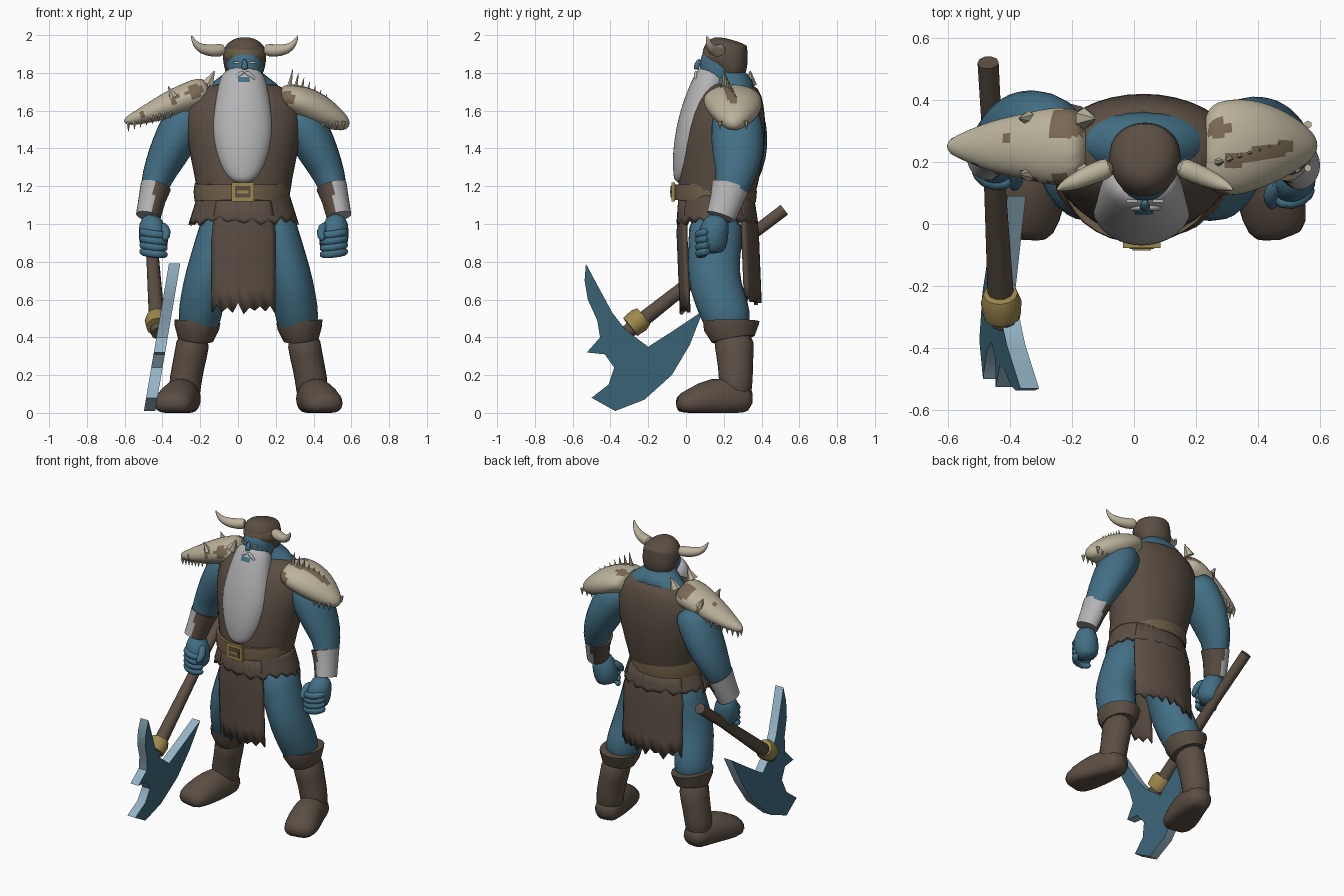
import bpy, bmesh, math, random
from mathutils import Vector

random.seed(4)
if "Cube" in bpy.data.objects:
    bpy.data.objects.remove(bpy.data.objects["Cube"])


def material(name, *rgb):
    mat = bpy.data.materials.new(name)
    mat.use_nodes = True
    mat.diffuse_color = (*rgb, 1)
    mat.node_tree.nodes["Principled BSDF"].inputs["Base Color"].default_value = (*rgb, 1)
    return mat


SKIN = material("blue skin", .055, .16, .235)
LEATHER = material("brown leather", .105, .077, .057)
BEARD = material("pale grey", .46, .46, .47)
BONE = material("bone", .5, .45, .33)
STAIN = material("stained bone", .19, .14, .085)
TAN = material("tan strap", .16, .115, .065)
GOLD = material("brass", .34, .25, .075)
STEEL = material("dark blue steel", .05, .145, .21)
EDGE = material("bright edge", .3, .46, .57)
X, Y, Z = Vector((1, 0, 0)), Vector((0, 1, 0)), Vector((0, 0, 1))
BODY, HIPS = .03, .055


def finish(name, bm, mat, smooth=0):
    bmesh.ops.recalc_face_normals(bm, faces=bm.faces[:])
    mesh = bpy.data.meshes.new(name)
    bm.to_mesh(mesh)
    bm.free()
    mesh.materials.append(mat)
    obj = bpy.data.objects.new(name, mesh)
    bpy.context.collection.objects.link(obj)
    if smooth:
        obj.modifiers.new("smooth", "SUBSURF").levels = smooth
        bpy.context.view_layer.objects.active = obj
        bpy.ops.object.modifier_apply(modifier="smooth")
    return obj


def loft(name, rings, mat, sides=12, ref=X, smooth=1, floor=-1):
    """Skin oval rings (x, y, z, radius along ref, other radius) along a path."""
    bm = bmesh.new()
    path = [Vector(r[:3]) for r in rings]
    grow = 1.04 if smooth else 1
    loops = []
    for i, (p, ring) in enumerate(zip(path, rings)):
        along = (path[min(i + 1, len(path) - 1)] - path[max(i - 1, 0)]).normalized()
        u = (ref - along * ref.dot(along)).normalized()
        v = along.cross(u)
        loop = []
        for k in range(sides):
            a = math.tau * k / sides
            co = p + grow * (u * ring[3] * math.cos(a) + v * ring[4] * math.sin(a))
            co.z = max(co.z, floor)
            loop.append(bm.verts.new(co))
        loops.append(loop)
    for low, high in zip(loops, loops[1:]):
        for k in range(sides):
            j = (k + 1) % sides
            bm.faces.new((low[k], low[j], high[j], high[k]))
    bm.faces.new(loops[0])
    bm.faces.new(loops[-1])
    return finish(name, bm, mat, smooth)


def upright(name, cx, levels, mat, **options):
    """Loft from levels (z, x radius, front y, back y)."""
    return loft(name, [(cx, (f + b) / 2, z, rx, (b - f) / 2) for z, rx, f, b in levels], mat, **options)


def spike(name, base, tip, radius):
    loft(name, [(*base, radius, radius), (*tip, radius / 12, radius / 12)], BONE, 6, Y, 0)


def box(name, centre, size, mat):
    bm = bmesh.new()
    bmesh.ops.create_cube(bm, size=1)
    bmesh.ops.scale(bm, vec=size, verts=bm.verts[:])
    bmesh.ops.translate(bm, vec=centre, verts=bm.verts[:])
    finish(name, bm, mat)


def paint(obj, mat, rule):
    obj.data.materials.append(mat)
    for face in obj.data.polygons:
        if rule(face.center):
            face.material_index = len(obj.data.materials) - 1


def drape(name, middle, half, hem, columns, jag):
    """Ragged leather hanging from the belt over a range of angles."""
    bm = bmesh.new()
    grid = []
    for i in range(columns + 1):
        a = math.radians(middle + half * (2 * i / columns - 1))
        length = 1.15 - hem - (i % 2) * jag - random.uniform(0, jag)
        grid.append([])
        for row in range(7):
            drop = length * row / 6
            flare = min(1, drop / .16)
            grid[-1].append(bm.verts.new((BODY + (.245 + .05 * flare) * math.cos(a),
                            .16 + (.2 + .018 * flare) * math.sin(a) + .04 * drop, 1.15 - drop)))
    for left, right in zip(grid, grid[1:]):
        for r in range(6):
            bm.faces.new((left[r], right[r], right[r + 1], left[r + 1]))
    finish(name, bm, LEATHER).modifiers.new("thickness", "SOLIDIFY").thickness = .02


# Torso, belt and ragged skirt
upright("vest", BODY, [(1.06, .24, -.03, .35), (1.17, .238, -.04, .36), (1.3, .265, -.03, .395),
        (1.48, .3, -.01, .42), (1.62, .305, .05, .42), (1.71, .24, .11, .4), (1.75, .14, .15, .36)], LEATHER, sides=18)
upright("belt", BODY - .01, [(1.12, .25, -.06, .37), (1.17, .255, -.062, .375), (1.215, .25, -.06, .37)],
        TAN, sides=32, smooth=0)
drape("skirt", 0, 180, .99, 40, .025)
drape("front_flap", -90, 35, .52, 12, .035)
drape("back_flap", 90, 50, .57, 16, .04)
box("buckle_plate", (.025, -.068, 1.17), (.12, .02, .1), GOLD)
box("buckle_hollow", (.025, -.078, 1.17), (.08, .006, .06), LEATHER)
box("buckle_prong", (.025, -.081, 1.17), (.06, .008, .015), GOLD)

# Head, beard and horned helmet
upright("neck", BODY, [(1.66, .24, .14, .38), (1.74, .19, .14, .36), (1.79, .09, .14, .3), (1.86, .08, .14, .28)], SKIN)
upright("head", .035, [(1.7, .07, .1, .27), (1.77, .095, .075, .29), (1.85, .1, .07, .3), (1.93, .09, .09, .29)], SKIN)
loft("nose", [(.035, .075, 1.875, .012, .012), (.035, .055, 1.84, .016, .016),
     (.035, .055, 1.815, .022, .016)], SKIN, 8)
beard = upright("beard", .025, [(1.215, .03, -.065, -.01), (1.25, .085, -.07, .03), (1.35, .135, -.073, .1),
                (1.5, .163, -.052, .14), (1.63, .145, -.015, .18), (1.75, .125, .035, .22),
                (1.815, .1, .08, .25)], BEARD, sides=16, smooth=2)
paint(beard, SKIN, lambda c: 1.74 < c.z < 1.775 and abs(c.x - .035) < .03 and c.y < .12)
for s in (-1, 1):
    box("eye", (.035 + s * .042, .074, 1.855), (.035, .009, .011), BEARD)
    loft("moustache", [(.035, .055, 1.805, .008, .012), (.035 + s * .035, .05, 1.79, .012, .014),
         (.035 + s * .06, .055, 1.75, .006, .006)], BEARD, 8, Y)
    horn = [(.1, .19, 1.925, .035), (.16, .165, 1.915, .035), (.23, .135, 1.925, .028),
            (.265, .12, 1.955, .016), (.283, .11, 2, .003)]
    loft("horn", [(.035 + s * x, y, z, r, r) for x, y, z, r in horn], BONE, 10, Y)
helmet = upright("helmet", .035, [(1.75, .085, .2, .31), (1.84, .11, .16, .335), (1.885, .115, .09, .335),
                 (1.925, .112, .078, .325), (1.965, .085, .11, .29), (1.985, .04, .16, .25)], LEATHER, sides=14, smooth=2)
paint(helmet, TAN, lambda c: 1.885 < c.z < 1.925 and c.y < .2)

# Limbs, built for both sides; the right hand reaches further back
for s in (-1, 1):
    back = .06 if s < 0 else 0

    def side(rings, centre=BODY, shift=0.0):
        return [(centre + s * x, y + shift, z, a, b) for x, y, z, a, b in rings]

    loft("arm", side([(.25, .26, 1.63, .11, .11), (.32, .27, 1.53, .12, .14), (.385, .275, 1.4, .11, .14),
         (.435, .27, 1.3, .093, .12), (.475, .25, 1.2, .075, .09), (.5, .18, 1.04, .05, .055)], BODY, back / 3), SKIN)
    bracer = loft("bracer", side([(.465, .235, 1.2, .082, .1), (.485, .215, 1.13, .072, .088),
                  (.505, .185, 1.04, .066, .078)], BODY, back / 2), LEATHER, 24, smooth=0)
    paint(bracer, BEARD, lambda c: s * (c.x - BODY) > .475)
    loft("hand", side([(.5, .18, 1.05, .045, .05), (.485, .15, .98, .075, .08), (.475, .14, .91, .08, .08),
         (.465, .14, .84, .06, .065)], BODY, back), SKIN)
    for i in range(4):
        z = .96 - .034 * i
        loft("finger", side([(.545, .13, z, .024, .024), (.515, .07, z - .01, .024, .024),
             (.44, .06, z - .02, .022, .022), (.405, .11, z - .02, .02, .02)], BODY, back), SKIN, 8, Z)
    loft("thumb", side([(.44, .14, 1, .028, .028), (.4, .09, .96, .026, .026), (.42, .05, .91, .02, .02)],
         BODY, back), SKIN, 8)
    loft("leg", side([(.12, .16, 1.06, .12, .15), (.16, .155, .9, .12, .14), (.22, .14, .73, .115, .14),
         (.243, .18, .6, .118, .135), (.26, .22, .5, .115, .13), (.27, .24, .4, .09, .1)], HIPS), SKIN)
    loft("boot_shaft", side([(.285, .25, .43, .095, .12), (.305, .26, .3, .085, .095),
         (.335, .265, .18, .086, .09), (.34, .26, .05, .085, .085)], HIPS), LEATHER, floor=0)
    loft("boot_cuff", side([(.27, .24, .485, .122, .15), (.273, .24, .45, .118, .145), (.28, .25, .39, .095, .115)],
         HIPS), LEATHER, 16, smooth=0)
    loft("boot_foot", side([(.325, .355, .05, .07, .06), (.335, .27, .08, .088, .1), (.365, .14, .07, .1, .12),
         (.4, .03, .05, .11, .08), (.415, -.055, .035, .08, .05)], HIPS), LEATHER, 14, floor=0)

# Beast skull on the right shoulder
skull = loft("right_skull_pauldron", [(-.14, .25, 1.71, .115, .085), (-.25, .25, 1.675, .13, .08),
             (-.35, .25, 1.635, .105, .075), (-.45, .25, 1.595, .085, .055), (-.54, .25, 1.56, .05, .036),
             (-.605, .25, 1.54, .018, .018)], BONE, 14, Y, 2)
holes = [(-.23, .15, 1.7, .045), (-.34, .16, 1.66, .032), (-.5, .19, 1.58, .02), (-.22, .32, 1.73, .06),
         (-.41, .27, 1.66, .025), (-.34, .34, 1.65, .03)]
paint(skull, STAIN, lambda c: any((c - Vector(h[:3])).length < h[3] for h in holes))
for y in (.16, .34):
    spike("skull_corner", (-.16, y, 1.74), (-.125, y, 1.81), .035)
    spike("skull_brow", (-.34, y, 1.67), (-.37, y, 1.73), .025)
    for i in range(8):
        x, z = .032 * i - .58, 1.535 + .01 * i
        jaw = .25 + (y - .25) * min(.9, .2 + i * .13)
        spike("skull_tooth", (x, jaw, z), (x, jaw, z - .045), .012)

# Spined bone plate on the left shoulder
plate = loft("left_bone_pauldron", [(.21, .25, 1.675, .12, .065), (.29, .24, 1.665, .16, .08),
             (.4, .26, 1.615, .145, .095), (.51, .255, 1.56, .095, .065), (.59, .25, 1.515, .03, .03)], BONE, 14, Y, 2)
paint(plate, STAIN, lambda c: c.z > 1.6 and abs(c.y - .2 - (c.x - .3) * .25) < .022 and .3 < c.x < .52)
paint(plate, STAIN, lambda c: (c - Vector((.27, .31, 1.73))).length < .035
      or (c - Vector((.25, .11, 1.67))).length < .045)
for i in range(7):
    x, y, z = .27 + .03 * i, .2 + .01 * i, 1.715 - .018 * i
    spike("pauldron_spine", (x, y, z), (x + .02, y, z + .105 - i * .004), .016)
for i in range(6):
    for y in (.18, .32):
        spike("pauldron_tooth", (.38 + .036 * i, y, 1.545), (.38 + .036 * i, y, 1.5), .013)

# Axe handle and collar
loft("axe_handle", [(-.47, .52, 1.075, .034, .034), (-.455, .25, .87, .032, .032),
     (-.43, -.22, .5, .042, .042), (-.42, -.32, .42, .04, .04)], LEATHER, 10, smooth=0)
loft("axe_collar", [(-.43, -.225, .51, .055, .055), (-.428, -.25, .49, .066, .066),
     (-.425, -.295, .455, .06, .06)], GOLD, 12, smooth=0)

# Axe blade: the outline is inset on both sides to raise a dark core
outline = [(-.53, .79), (-.455, .65), (-.39, .53), (-.32, .44), (-.2, .35), (-.06, .44), (.09, .54),
           (.02, .36), (-.075, .2), (-.22, .07), (-.375, .01), (-.5, .08), (-.41, .15), (-.38, .24),
           (-.43, .31), (-.525, .32), (-.455, .4), (-.47, .49), (-.52, .6), (-.537, .7)]
bm = bmesh.new()
for direction in (1, -1):
    core = bm.faces.new([bm.verts.new((0, y, z)) for y, z in outline[::direction]])
    bevel = bmesh.ops.inset_region(bm, faces=[core], thickness=.018, use_boundary=True, use_even_offset=True)
    for face in bevel["faces"]:
        face.material_index = 1
    for v in core.verts:
        v.co.x = .03 * direction
bmesh.ops.remove_doubles(bm, verts=bm.verts[:], dist=.0005)
for v in bm.verts:
    v.co.x += .17 * v.co.z - .47
finish("axe_blade", bm, STEEL).data.materials.append(EDGE)

# Smooth shading that keeps hard edges
for obj in bpy.context.scene.objects:
    obj.select_set(obj.type == "MESH")
bpy.ops.object.shade_smooth_by_angle(angle=math.radians(45))
